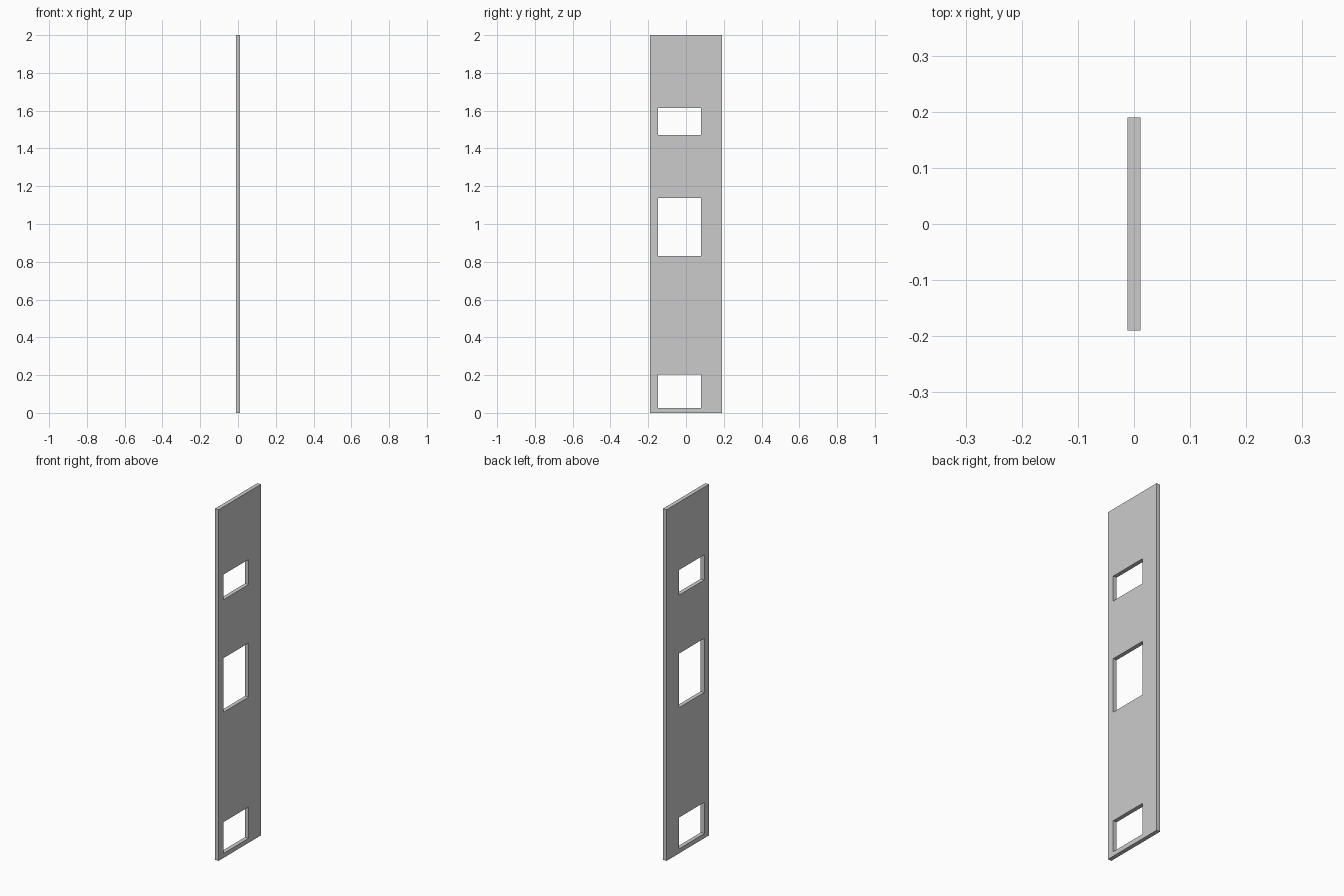
import bpy, bmesh
from mathutils import Vector

if "Cube" in bpy.data.objects:
    bpy.data.objects.remove(bpy.data.objects["Cube"])

THICK = 0.023
# panel edges and cut-out edges along y and z
ys = [-0.19, -0.148, 0.079, 0.19]
zs = [0, 0.026, 0.204, 0.83, 1.138, 1.471, 1.614, 2.0]

# flat panel face, leaving out the three windows in the middle column
bm = bmesh.new()
grid = [[bm.verts.new((-THICK / 2, y, z)) for y in ys] for z in zs]
for r in range(len(zs) - 1):
    for c in range(len(ys) - 1):
        if c == 1 and r % 2 == 1:
            continue
        bm.faces.new((grid[r][c], grid[r][c + 1], grid[r + 1][c + 1], grid[r + 1][c]))

# give the panel its thickness
ext = bmesh.ops.extrude_face_region(bm, geom=bm.faces[:], use_keep_orig=True)
moved = [g for g in ext["geom"] if isinstance(g, bmesh.types.BMVert)]
bmesh.ops.translate(bm, verts=moved, vec=Vector((THICK, 0, 0)))
bmesh.ops.recalc_face_normals(bm, faces=bm.faces[:])

mesh = bpy.data.meshes.new("side_panel")
bm.to_mesh(mesh)
bm.free()
panel = bpy.data.objects.new("side_panel", mesh)
bpy.context.collection.objects.link(panel)
